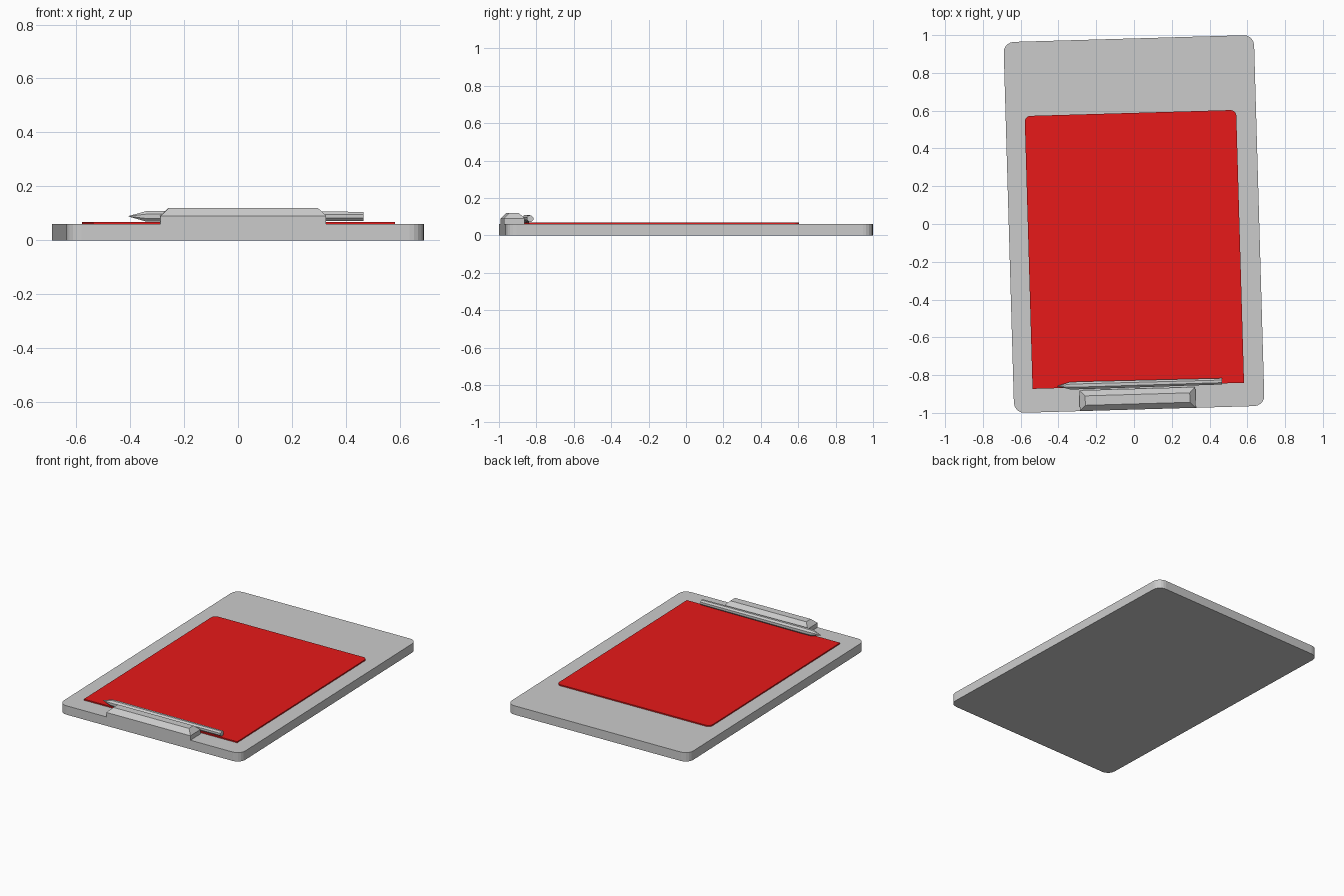
import bpy, bmesh
from math import sin, cos, pi, radians

if "Cube" in bpy.data.objects:
    bpy.data.objects.remove(bpy.data.objects["Cube"])

TILT = radians(1.65)   # the whole board lies slightly turned


def finish(name, bm, material=None):
    bmesh.ops.recalc_face_normals(bm, faces=bm.faces)
    mesh = bpy.data.meshes.new(name)
    bm.to_mesh(mesh)
    bm.free()
    obj = bpy.data.objects.new(name, mesh)
    obj.rotation_euler.z = TILT
    bpy.context.collection.objects.link(obj)
    if material:
        mesh.materials.append(material)
    return obj


def rounded_rect(x0, x1, y0, y1, r_front, r_back, segs=5):
    pts = []
    corners = [(x1, y1, -1, -1, r_back, 0), (x0, y1, 1, -1, r_back, 1),
               (x0, y0, 1, 1, r_front, 2), (x1, y0, -1, 1, r_front, 3)]
    for x, y, sx, sy, r, q in corners:
        if r == 0:
            pts.append((x, y))
            continue
        for i in range(segs + 1):
            a = pi / 2 * (q + i / segs)
            pts.append((x + sx * r + r * cos(a), y + sy * r + r * sin(a)))
    return pts


def loft(name, rings, material=None):
    """Join rings of equal point count and cap both ends."""
    bm = bmesh.new()
    loops = [[bm.verts.new(p) for p in ring] for ring in rings]
    n = len(loops[0])
    for a, b in zip(loops, loops[1:]):
        for i in range(n):
            j = (i + 1) % n
            bm.faces.new((a[i], a[j], b[j], b[i]))
    bm.faces.new(loops[0])
    bm.faces.new(loops[-1])
    return finish(name, bm, material)


def slab(name, outline, z0, z1, material=None):
    return loft(name, [[(x, y, z) for x, y in outline] for z in (z0, z1)], material)


# Board
slab("board", rounded_rect(-0.663, 0.663, -0.982, 0.982, 0.055, 0.055), 0, 0.06)

# Paper sheet, rounded at the far corners only
red = bpy.data.materials.new("red_paper")
red.diffuse_color = (0.8, 0.01, 0.01, 1)
red.use_nodes = True
red.node_tree.nodes["Principled BSDF"].inputs["Base Color"].default_value = red.diffuse_color
slab("paper", rounded_rect(-0.562, 0.558, -0.857, 0.588, 0, 0.03), 0.06, 0.068, red)

# Clip: block flush with the board edge, chamfered on top
clip_rings = []
for z, inset in ((0.06, 0), (0.09, 0), (0.12, 0.03)):
    clip_rings.append([(x, y, z) for x, y in rounded_rect(
        -0.315 + inset, 0.299 - inset, -0.982 + inset, -0.872 - inset, 0, 0)])
loft("clip", clip_rings)

# Pen: eight-sided barrel, pointed at the left end
pen_rings = []
for x, r in ((-0.43, 0.001), (-0.365, 0.021), (-0.30, 0.022), (0.441, 0.018)):
    pen_rings.append([(x, -0.846 + r * cos(pi / 8 + i * pi / 4),
                       0.089 + r * sin(pi / 8 + i * pi / 4)) for i in range(8)])
loft("pen", pen_rings)
